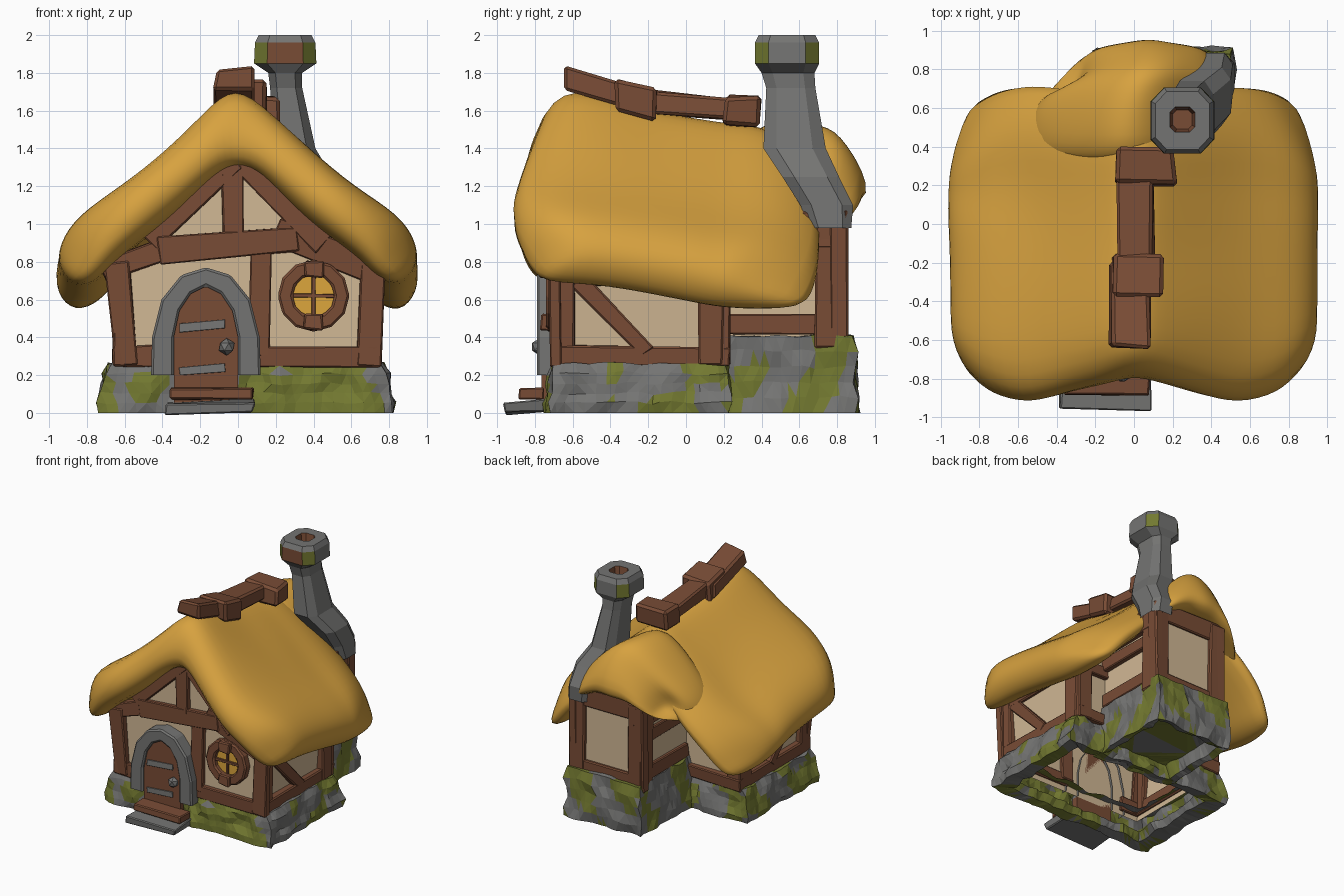
import bpy, bmesh, math, random
from mathutils import Vector, Matrix, noise

random.seed(4)
cube = bpy.data.objects.get("Cube")
if cube:
    bpy.data.objects.remove(cube, do_unlink=True)


def material(name, *rgb):
    m = bpy.data.materials.new(name)
    m.use_nodes = True
    m.diffuse_color = (*rgb, 1)
    m.node_tree.nodes["Principled BSDF"].inputs["Base Color"].default_value = (*rgb, 1)
    return m


thatch = material("golden thatch", .68, .36, .05)
wood = material("brown timber", .19, .072, .036)
plaster = material("cream plaster", .64, .48, .3)
stone = material("grey stone", .175, .175, .17)
moss = material("olive moss", .17, .19, .03)
glass = material("yellow glass", .72, .38, .045)


def finish(name, bm, mats, bevel=0, smooth=False):
    bmesh.ops.recalc_face_normals(bm, faces=bm.faces)
    me = bpy.data.meshes.new(name)
    bm.to_mesh(me)
    bm.free()
    for m in mats:
        me.materials.append(m)
    for p in me.polygons:
        p.use_smooth = smooth
    ob = bpy.data.objects.new(name, me)
    bpy.context.collection.objects.link(ob)
    if bevel:
        mod = ob.modifiers.new("worn edges", "BEVEL")
        mod.width = bevel
        mod.segments = 1
    return ob


def beam(name, p0, p1, w, d, n, mat=wood, rough=.008):
    """Hewn block from p0 to p1, w wide, d deep along n."""
    p0, p1, n = Vector(p0), Vector(p1), Vector(n)
    along = p1 - p0
    side = n.cross(along).normalized()
    m = Matrix((side * w, n * d, along)).transposed().to_4x4()
    m.translation = (p0 + p1) / 2
    bm = bmesh.new()
    bmesh.ops.create_cube(bm, size=1, matrix=m)
    for v in bm.verts:
        v.co += Vector([random.uniform(-rough, rough) for _ in range(3)])
    return finish(name, bm, [mat], min(w, d) * .12)


def skin(bm, rings, closed=True):
    """Join rows of vertices with quads."""
    rows = [[bm.verts.new(p) for p in r] for r in rings]
    n = len(rows[0])
    for a, b in zip(rows, rows[1:]):
        for i in range(n if closed else n - 1):
            j = (i + 1) % n
            bm.faces.new((a[i], a[j], b[j], b[i]))
    return rows


def prism(name, pts, y0, y1, mat):
    """Outline in x and z pushed along y, open along the ground."""
    bm = bmesh.new()
    a, b = skin(bm, [[(x, y, z) for x, z in pts] for y in (y0, y1)], False)
    bm.faces.new(a)
    bm.faces.new(b[::-1])
    return finish(name, bm, [mat])


def surround(name, outer, inner, y0, y1, mat, closed):
    bm = bmesh.new()
    order = [(outer, y1), (outer, y0), (inner, y0), (inner, y1)]
    skin(bm, [[(x, y, z) for x, z in pts] for pts, y in order], closed)
    return finish(name, bm, [mat], .012)


def thatch_roof(name, cx, outer, inner, sections):
    """Thick thatch lofted along y from half profiles; extra width grows to the -x side."""
    full = lambda h: [(-x, z) for x, z in h[:0:-1]] + h
    top, under = full(outer), full(inner)[::-1]
    half = max(x for x, z in outer)
    rings = []
    for yo, yi, so, si, corner, rise, drop, w in sections:
        ring = []
        for pts, y0, spread, lift in ((top, yo, so, rise), (under, yi, si, 0)):
            for x, z in pts:
                t = abs(x) / half
                y = y0 + spread * min(1, t / .63) + corner * max(0, t - .63) ** 2
                p = Vector((cx + x * w - (w - 1) * half, y, z + lift * (1 - t) + drop * t))
                ring.append(p + noise.noise_vector(p * 2.5) * .03)
        rings.append(ring)
    bm = bmesh.new()
    rows = skin(bm, rings)
    n = len(top)
    for r in (rows[0], rows[-1]):
        for i in range(n - 1):
            bm.faces.new((r[i], r[i + 1], r[-2 - i], r[-1 - i]))
    ob = finish(name, bm, [thatch], smooth=True)
    mod = ob.modifiers.new("soft thatch", "SUBSURF")
    mod.levels = mod.render_levels = 2


def moss_growth(c):
    """Moss is thickest right of the door and thins out towards the back."""
    if c.y < -.6:
        return .25 if .05 < c.x < .64 else .04
    return -.02 if c.x > .4 else -.1


def stone_base(name, x0, x1, y0, y1, h, floor):
    """Rough mossy foundation ring with thick walls, flared at the foot."""
    corners = [Vector(c) for c in ((x0, y0), (x1, y0), (x1, y1), (x0, y1))]
    mid = (corners[0] + corners[2]) / 2
    outline = []
    for a, b in zip(corners, corners[1:] + corners[:1]):
        n = round((b - a).length / .05)
        outline += [a.lerp(b, i / n) for i in range(n)]
    rings = []
    for f, scale in ((.3, .82), (.05, .86), (0, 1.03), (.2, 1.04), (.4, 1.02),
                     (.6, 1.01), (.8, 1), (1, .97), (1, .8)):
        ring = []
        for q in outline:
            p = Vector((*(mid + (q - mid) * scale), h * f))
            j = noise.noise_vector(p * 8) * .04
            ring.append(p + Vector((j.x, j.y, j.z * .5 if f else 0)))
        rings.append(ring)
    bm = bmesh.new()
    rows = skin(bm, rings)
    if floor:
        bm.faces.new(rows[0])
    bmesh.ops.triangulate(bm, faces=bm.faces)
    for f in bm.faces:
        c = f.calc_center_median()
        f.material_index = int(noise.noise(c * 4.5) + moss_growth(c) > 0)
    finish(name, bm, [stone, moss])


# Foundations
stone_base("main_foundation", -.70, .78, -.715, .22, .26, False)
stone_base("rear_foundation", -.19, .50, .16, .89, .41, True)

# Plaster walls
prism("main_walls", [(.68, .2), (.72, .74), (.02, 1.34), (-.65, .74), (-.60, .2)], -.68, .19, plaster)
prism("rear_walls", [(.45, .2), (.45, 1.05), (.15, 1.2), (-.14, 1.05), (-.14, .2)], .12, .82, plaster)

# Front timber frame
front = [(-.64, .80, -.59, .25, .13), (.71, .78, .69, .25, .13), (.10, .30, .75, .30, .11),
         (-.66, .30, -.43, .30, .11), (-.42, .86, .32, .92, .14), (.20, .97, .76, .74, .15),
         (-.36, .88, -.72, .75, .12), (-.03, .92, -.03, 1.34, .11), (-.01, 1.34, -.46, .9, .1),
         (.04, 1.34, .46, .9, .15), (.11, .3, .12, .95, .11)]
for xa, za, xb, zb, w in front:
    beam("front_timber", (xa, -.69, za), (xb, -.69, zb), w, .06, (0, 1, 0))

# Side timber frames
side = [(-.65, .25, -.65, .78, .13), (.13, .25, .13, .75, .14), (-.70, .30, .2, .30, .11),
        (-.7, .71, .2, .71, .08), (-.58, .71, -.2, .32, .09)]
for x in (-.625, .705):
    for ya, za, yb, zb, w in side:
        beam("side_timber", (x, ya, za), (x, yb, zb), w, .08, (1, 0, 0))

# Back wall timbers beside the rear room
for xa, xb in ((-.66, -.12), (.43, .74)):
    for z in (.3, .72):
        beam("back_timber", (xa, .2, z), (xb, .2, z), .1, .06, (0, 1, 0))
for x in (-.6, .68):
    beam("back_post", (x, .2, .25), (x, .2, .78), .12, .06, (0, 1, 0))

# Rear room timbers
for x in (-.12, .43):
    beam("rear_post", (x, .81, .35), (x, .81, 1.08), .14, .09, (0, 1, 0))
for z, w in ((.43, .1), (1.02, .16)):
    beam("rear_rail", (-.16, .81, z), (.47, .81, z), w, .07, (0, 1, 0))
for x in (-.14, .46):
    beam("rear_side_post", (x, .77, .34), (x, .77, 1.06), .17, .08, (1, 0, 0))
    for z, w in ((.47, .11), (.78, .11), (.97, .2)):
        beam("rear_side_rail", (x, .2, z), (x, .84, z), w, .06, (1, 0, 0))

# Thatched roofs
thatch_roof("main_roof", 0,
            [(0, 1.76), (.17, 1.6), (.38, 1.38), (.62, 1.16), (.85, .99), (.95, .83), (.955, .69)],
            [(0, 1.30), (.12, 1.25), (.3, 1.05), (.48, .89), (.65, .74), (.73, .63), (.86, .58)],
            [(-.68, -.86, -.26, -.12, 2.2, 0, .09, 1), (-.46, -.46, -.06, -.06, .4, -.03, .08, 1),
             (-.17, -.17, 0, 0, 0, -.11, .03, 1), (.06, .06, 0, 0, 0, -.16, -.02, 1),
             (.25, .3, 0, 0, -.5, -.19, -.07, 1), (.44, .82, .1, .05, -1.8, -.2, -.06, 1)])
thatch_roof("rear_roof", .04,
            [(0, 1.56), (.12, 1.5), (.25, 1.35), (.36, 1.21), (.42, 1.1), (.42, 1.01)],
            [(0, 1.10), (.12, 1.10), (.22, 1.06), (.30, 1.02), (.36, .98), (.40, .96)],
            [(.3, .3, 0, 0, 0, -.02, -.08, 1.2), (.53, .53, 0, 0, 0, 0, -.06, 1.2),
             (.74, .74, 0, 0, -.3, 0, 0, 1.08), (.86, 1.05, -.04, -.05, -1, -.08, .04, .88)])

# Ridge logs
for y0, z0, y1, z1, x, w, d in ((-.64, 1.765, -.2, 1.64, -.02, .21, .13), (-.38, 1.68, -.15, 1.63, .02, .27, .16),
                                (-.2, 1.65, .28, 1.61, .01, .18, .12), (.2, 1.6, .39, 1.6, .06, .31, .16)):
    beam("ridge_log", (x, y0, z0), (x, y1, z1), w, d, (0, 0, 1), rough=.014)

# Leaning chimney: z, centre x, centre y, half width, half depth
stack = [(.98, .42, .765, .1, .11), (1.1, .41, .745, .1, .14), (1.25, .39, .66, .11, .15),
         (1.4, .30, .575, .11, .165), (1.72, .255, .555, .085, .13), (1.8, .25, .54, .09, .14),
         (1.85, .25, .535, .165, .17), (1.96, .25, .535, .16, .17), (2, .25, .535, .14, .15),
         (2, .25, .54, .065, .065), (1.9, .25, .54, .05, .05)]
octagon = [(1, -.58), (1, .58), (.58, 1), (-.58, 1), (-1, .58), (-1, -.58), (-.58, -1), (.58, -1)]
bm = bmesh.new()
rows = skin(bm, [[(cx + a * hx, cy + b * hy, z) for a, b in octagon] for z, cx, cy, hx, hy in stack])
bm.faces.new(rows[-1])
bm.normal_update()
for f in bm.faces:
    c = f.calc_center_median()
    inside = (c.xy - Vector((.25, .54))).length < .08
    if c.z > 1.86 and (inside or (c.z < 1.97 and abs(f.normal.y) > .8 and c.y < .5)):
        f.material_index = 2
    elif 1.86 < c.z < 1.97 and abs(f.normal.x) < .8 and abs(f.normal.y) < .8:
        f.material_index = 1
finish("chimney", bm, [stone, moss, wood])

# Doorway
half_out = [(.29, .2), (.285, .4), (.235, .6), (.13, .73)]
half_in = [(.17, .2), (.17, .4), (.14, .54), (.08, .63)]
arch = lambda h, top: ([(-.17 - x, z) for x, z in h] + [(-.17, top)]
                       + [(-.17 + x, z) for x, z in h[::-1]])
surround("door_arch", arch(half_out, .77), arch(half_in, .67), -.79, -.66, stone, False)
prism("door", arch([(.17, .04)] + half_in, .67), -.765, -.68, wood)
for z in (.23, .46):
    beam("door_strap", (-.31, -.769, z - .01), (-.07, -.769, z + .01), .045, .012, (0, 1, 0), stone, .003)
bm = bmesh.new()
bmesh.ops.create_icosphere(bm, subdivisions=1, radius=.046, matrix=Matrix.Translation((-.06, -.775, .35)))
finish("door_knob", bm, [stone])
beam("stone_step", (-.38, -.84, .032), (.08, -.84, .032), .26, .06, (0, 0, 1), stone, .02)
beam("wooden_step", (-.36, -.82, .1), (.08, -.82, .1), .13, .06, (0, 0, 1))

# Round window
circle = lambda r: [(.4 + r * math.cos(a * math.pi / 6), .62 + r * math.sin(a * math.pi / 6)) for a in range(12)]
surround("window_frame", circle(.19), circle(.11), -.74, -.67, wood, True)
prism("window_glass", circle(.12), -.70, -.685, glass)
for dx, dz in ((.11, 0), (0, .11)):
    beam("window_bar", (.4 - dx, -.712, .62 - dz), (.4 + dx, -.712, .62 + dz), .02, .02, (0, 1, 0), wood, .002)
for z in (.48, .76):
    beam("window_block", (.4, -.735, z - .04), (.4, -.735, z + .04), .1, .07, (0, 1, 0))
